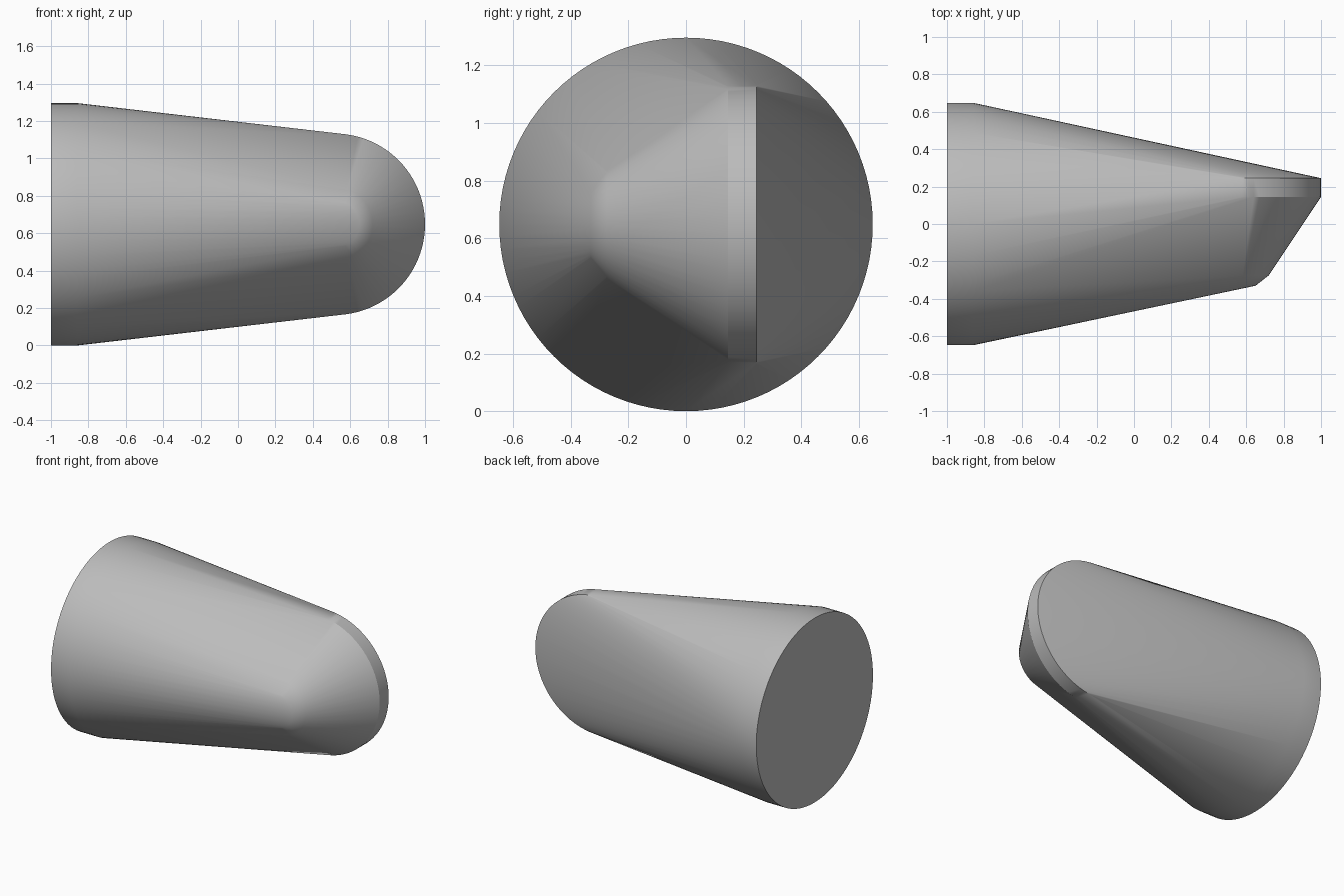
import bpy, bmesh, math
from mathutils import Vector

cube = bpy.data.objects.get("Cube")
if cube:
    bpy.data.objects.remove(cube, do_unlink=True)

MID_Z = 0.648


def ring(bm, center, radius, axis, count=96):
    """Add a circle of points around the x or y axis."""
    for i in range(count):
        a = math.tau * i / count
        u, v = radius * math.cos(a), radius * math.sin(a)
        offset = Vector((0, u, v)) if axis == "x" else Vector((u, 0, v))
        bm.verts.new(Vector(center) + offset)


bm = bmesh.new()

# Round base collar
for x in (-1.0, -0.86):
    ring(bm, (x, 0, MID_Z), 0.648, "x")

# Thin disc at the rear of the tip
for y in (0.145, 0.245):
    ring(bm, (0.515, y, MID_Z), 0.485, "y")

# Small bevelled nose disc at the front of the tip
for y, radius in ((-0.275, 0.195), (-0.33, 0.125)):
    ring(bm, (0.525, y, MID_Z), radius, "y", 64)

# Stretch one convex skin over all the discs
result = bmesh.ops.convex_hull(bm, input=bm.verts)
unused = {g for g in result["geom_interior"] + result["geom_unused"]
          if isinstance(g, bmesh.types.BMVert)}
bmesh.ops.delete(bm, geom=list(unused), context="VERTS")
bmesh.ops.dissolve_limit(bm, angle_limit=math.radians(0.2),
                         verts=bm.verts, edges=bm.edges)
bmesh.ops.recalc_face_normals(bm, faces=bm.faces)

mesh = bpy.data.meshes.new("tapered_body")
bm.to_mesh(mesh)
bm.free()
body = bpy.data.objects.new("tapered_body", mesh)
bpy.context.collection.objects.link(body)

# Plain grey finish
grey = bpy.data.materials.new("plain_grey")
grey.use_nodes = True
color = (0.5, 0.5, 0.5, 1)
grey.diffuse_color = color
grey.node_tree.nodes["Principled BSDF"].inputs["Base Color"].default_value = color
mesh.materials.append(grey)

bpy.context.view_layer.objects.active = body
body.select_set(True)
bpy.ops.object.shade_smooth_by_angle(angle=math.radians(30))
